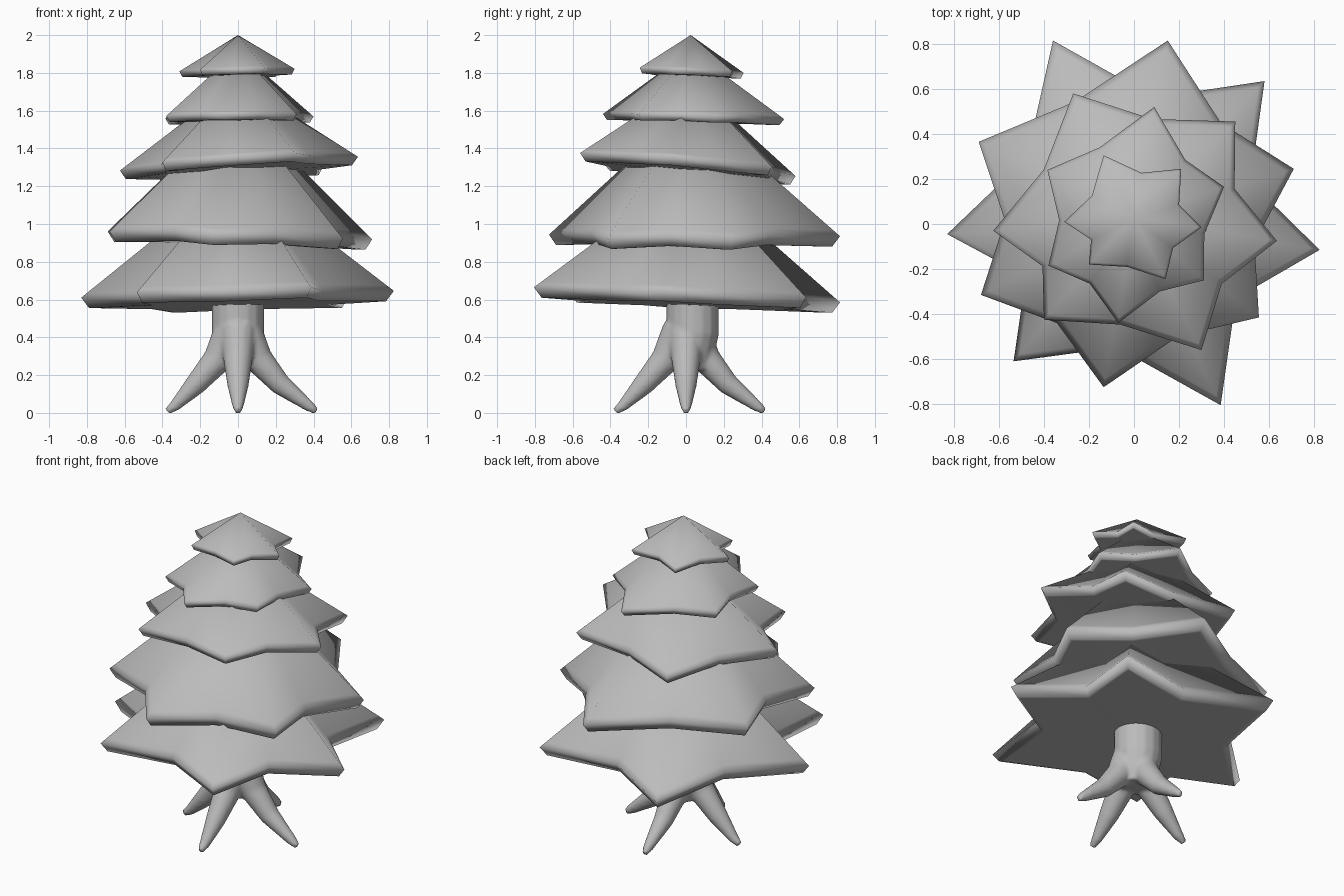
import bpy, bmesh, math
from mathutils import Vector

if "Cube" in bpy.data.objects:
    bpy.data.objects.remove(bpy.data.objects["Cube"])

grey = bpy.data.materials.new("mid_grey")
grey.diffuse_color = (.5, .5, .5, 1)
grey.use_nodes = True
grey.node_tree.nodes["Principled BSDF"].inputs["Base Color"].default_value = grey.diffuse_color


def finish(bm, name):
    bmesh.ops.recalc_face_normals(bm, faces=bm.faces)
    for f in bm.faces:
        f.smooth = True
    me = bpy.data.meshes.new(name)
    bm.to_mesh(me)
    bm.free()
    me.materials.append(grey)
    ob = bpy.data.objects.new(name, me)
    bpy.context.collection.objects.link(ob)
    return ob


def tier(name, tips, z, tilt, rim, apex, depth, lift):
    """Six-pointed star skirt: softly pleated cone, undercut rounded rim, flat underside."""
    outline = []
    for i, t in enumerate(tips):
        a, b = Vector(t), Vector(tips[(i + 1) % len(tips)])
        valley = (a.normalized() + b.normalized()).normalized() * (a.length + b.length) / 2 * depth
        outline += [(a, 0), (valley, lift)]
    bm = bmesh.new()
    top_point = Vector((0, 0.025, apex))

    def ring(scale, drop, climb=0):
        verts = []
        for p, up in outline:
            co = Vector((p.x * scale, p.y * scale, z + tilt[0] * p.x + tilt[1] * p.y + up - drop))
            verts.append(bm.verts.new(co.lerp(top_point, climb)))
        return verts
    # upper support loop, rim edge, rim bottom, underside support loop
    rings = [ring(1, 0, .05), ring(1, 0), ring(.95, rim), ring(.91, rim)]
    peak = bm.verts.new(top_point)
    base = bm.verts.new((0, 0, z - rim + lift))
    n = len(outline)
    for i in range(n):
        j = (i + 1) % n
        bm.faces.new((rings[0][i], rings[0][j], peak))
        for a, b in zip(rings, rings[1:]):
            bm.faces.new((b[i], b[j], a[j], a[i]))
        bm.faces.new((rings[-1][j], rings[-1][i], base))
    return finish(bm, name)


# Foliage tiers, bottom to top
tier("foliage_tier_1", [(-.36, .815), (.58, .635), (.825, -.115), (.385, -.805),
     (-.535, -.61), (-.83, -.045)], .625, (.02, -.04), .055, 1.28, .65, 0)
tier("foliage_tier_2", [(.15, .815), (.71, .245), (.555, -.415), (-.135, -.725),
     (-.68, -.315), (-.69, .365)], .94, (-.03, 0), .055, 1.63, .75, .015)
tier("foliage_tier_3", [(-.27, .58), (.45, .455), (.635, -.075), (.30, -.56),
     (-.40, -.425), (-.625, -.03)], 1.315, (.055, -.08), .045, 1.76, .74, .005)
tier("foliage_tier_4", [(.09, .52), (.40, .165), (.31, -.25), (-.07, -.44),
     (-.38, -.185), (-.385, .24)], 1.57, (.01, -.03), .032, 1.92, .76, .005)
tier("foliage_tier_5", [(-.135, .305), (.21, .245), (.30, -.015), (.14, -.245),
     (-.20, -.18), (-.31, .01)], 1.815, (.02, -.04), .03, 2.0, .7, 0)


def tube(bm, path, sides=16):
    """Closed tapered tube through (point, radius) pairs."""
    rings = []
    for i, (p, r) in enumerate(path):
        d = Vector(path[min(i + 1, len(path) - 1)][0]) - Vector(path[max(i - 1, 0)][0])
        q = d.to_track_quat('Z', 'Y')
        rings.append([bm.verts.new(Vector(p) + q @ Vector((
            r * math.cos(k * math.tau / sides), r * math.sin(k * math.tau / sides), 0)))
            for k in range(sides)])
    for a, b in zip(rings, rings[1:]):
        for k in range(sides):
            m = (k + 1) % sides
            bm.faces.new((a[k], a[m], b[m], b[k]))
    bm.faces.new(rings[0][::-1])
    bm.faces.new(rings[-1])


# Trunk with four spreading roots, fused into one smooth surface
bm = bmesh.new()
tube(bm, [((0, .02, .23), .10), ((0, .025, .32), .125), ((0, .035, .42), .14),
          ((0, .035, .68), .138)])
for i, reach in enumerate((.415, .415, .375, .375)):
    c, s = round(math.cos(i * math.pi / 2)), round(math.sin(i * math.pi / 2))
    tube(bm, [((c * r, s * r, h), w) for r, h, w in (
        (.03, .43, .10), (.11, .28, .077), (.225, .15, .057),
        (reach - .04, .037, .03), (reach, .008, .018))])
trunk = finish(bm, "trunk_and_roots")
rm = trunk.modifiers.new("fuse", 'REMESH')
rm.mode = 'VOXEL'
rm.voxel_size = 0.011
rm.use_smooth_shade = True
sm = trunk.modifiers.new("soften", 'SMOOTH')
sm.factor = 0.5
sm.iterations = 4
